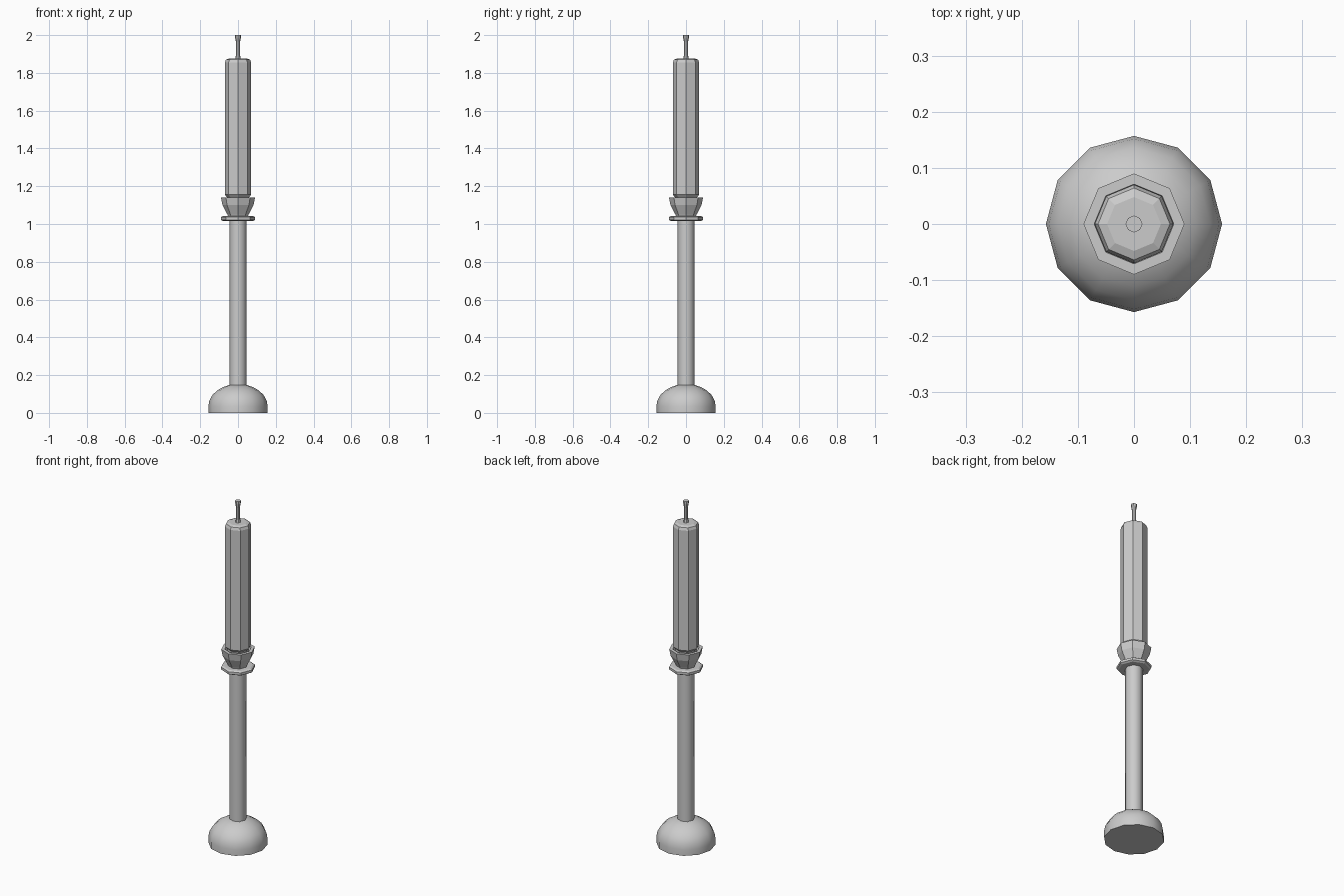
import bpy, bmesh, math

cube = bpy.data.objects.get("Cube")
if cube:
    bpy.data.objects.remove(cube)

grey = bpy.data.materials.new("plain grey")
grey.use_nodes = True
grey.diffuse_color = (0.6, 0.6, 0.6, 1)
grey.node_tree.nodes["Principled BSDF"].inputs["Base Color"].default_value = (0.6, 0.6, 0.6, 1)


def lathe(name, profile, sides=8, smooth=None):
    """Turn (radius, height) points about z, capping both ends."""
    bm = bmesh.new()
    rings = []
    for r, z in profile:
        angles = [math.tau * i / sides for i in range(sides)]
        rings.append([bm.verts.new((r * math.cos(a), r * math.sin(a), z)) for a in angles])
    for low, high in zip(rings, rings[1:]):
        for i in range(sides):
            j = (i + 1) % sides
            bm.faces.new((low[i], low[j], high[j], high[i]))
    bm.faces.new(rings[0][::-1])
    bm.faces.new(rings[-1])
    mesh = bpy.data.meshes.new(name)
    bm.to_mesh(mesh)
    bm.free()
    mesh.materials.append(grey)
    obj = bpy.data.objects.new(name, mesh)
    bpy.context.collection.objects.link(obj)
    if smooth:
        bpy.ops.object.select_all(action='DESELECT')
        obj.select_set(True)
        bpy.context.view_layer.objects.active = obj
        bpy.ops.object.shade_smooth_by_angle(angle=math.radians(smooth))
    return obj


# Domed foot
dome = [(0.157, 0), (0.157, 0.035)]
for k in range(1, 6):
    a = math.radians(90 * k / 6)
    dome.append((0.157 * math.cos(a), 0.035 + 0.118 * math.sin(a)))
lathe("domed_foot", dome, 12, 40)

# Slim stem
lathe("stem", [(0.046, 0.12), (0.046, 1.03)], 8, 50)

# Drip collar with chamfered rims
lathe("collar", [(0.08, 1.016), (0.09, 1.022), (0.09, 1.036), (0.08, 1.042)])

# Flared, hollow candle cup
lathe("candle_cup", [(0.05, 1.035), (0.056, 1.05), (0.082, 1.1), (0.09, 1.14),
                     (0.071, 1.14), (0.06, 1.09)])

# Candle with softened ends
lathe("candle", [(0.056, 1.09), (0.056, 1.14), (0.07, 1.155), (0.07, 1.855),
                 (0.064, 1.87), (0.048, 1.876)])

# Wick with a flared tip
lathe("wick", [(0.015, 1.87), (0.011, 1.895), (0.011, 1.965), (0.015, 1.985), (0.015, 2.0)])
